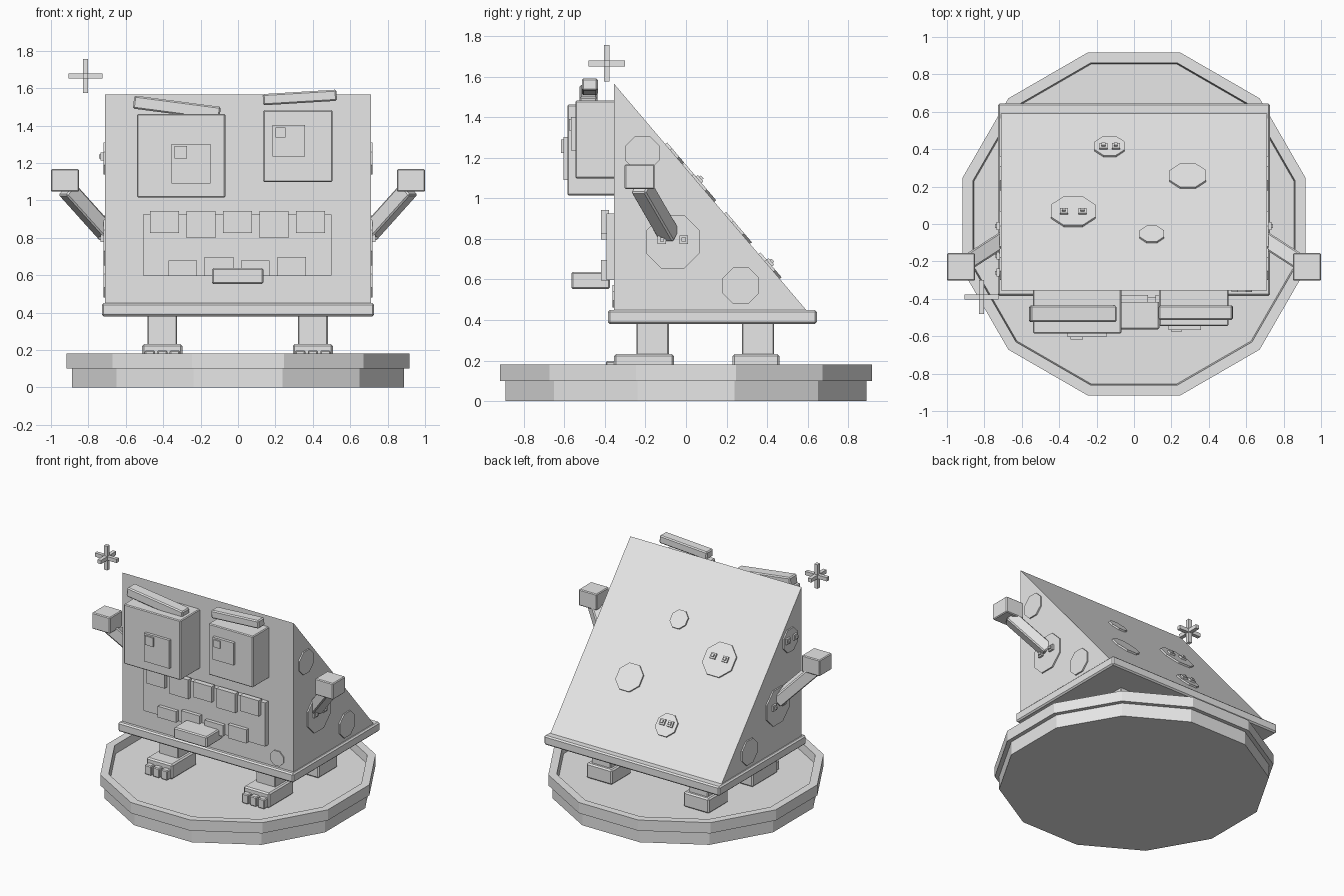
import bpy, bmesh, math
from mathutils import Vector, Matrix

if "Cube" in bpy.data.objects:
    bpy.data.objects.remove(bpy.data.objects["Cube"])

grey = bpy.data.materials.new("plain_grey")
grey.diffuse_color = (0.8, 0.8, 0.8, 1)
grey.use_nodes = True
grey.node_tree.nodes["Principled BSDF"].inputs["Base Color"].default_value = grey.diffuse_color


def finish(name, bm, bevel=0.0):
    bmesh.ops.recalc_face_normals(bm, faces=bm.faces)
    me = bpy.data.meshes.new(name)
    bm.to_mesh(me)
    bm.free()
    me.materials.append(grey)
    ob = bpy.data.objects.new(name, me)
    bpy.context.collection.objects.link(ob)
    if bevel:
        m = ob.modifiers.new("edge_bevel", 'BEVEL')
        m.width, m.segments = bevel, 1
    return ob


def box(name, x, y, z, bevel=0.0, tilt=0.0):
    """Box from (min, max) ranges, tilted about the y axis through its centre."""
    c = Vector(((x[0] + x[1]) / 2, (y[0] + y[1]) / 2, (z[0] + z[1]) / 2))
    size = Matrix.Diagonal((x[1] - x[0], y[1] - y[0], z[1] - z[0], 1))
    bm = bmesh.new()
    bmesh.ops.create_cube(bm, size=1, matrix=Matrix.Translation(c)
                          @ Matrix.Rotation(math.radians(-tilt), 4, 'Y') @ size)
    return finish(name, bm, bevel)


def lathe(name, profile, sides=12):
    """Faceted solid of revolution, closed with flat caps."""
    bm = bmesh.new()
    rings = []
    for r, z in profile:
        rings.append([bm.verts.new((r * math.cos(a), r * math.sin(a), z)) for a in
                      [(k + 0.5) * math.tau / sides for k in range(sides)]])
    for lo, hi in zip(rings, rings[1:]):
        for k in range(sides):
            j = (k + 1) % sides
            bm.faces.new((lo[k], lo[j], hi[j], hi[k]))
    bm.faces.new(rings[0])
    bm.faces.new(rings[-1])
    return finish(name, bm)


def frame(pos, normal, across):
    """Matrix whose z axis is the normal and x axis runs across the face."""
    n, a = Vector(normal).normalized(), Vector(across).normalized()
    m = Matrix((a, n.cross(a), n)).transposed().to_4x4()
    m.translation = Vector(pos)
    return m


def spot(name, pos, normal, across, apothem, eyes=0.0, thick=0.012):
    """Octagonal plate on a face, optionally with two small eyes."""
    m = frame(pos, normal, across)
    r = apothem / math.cos(math.pi / 8)
    bm = bmesh.new()
    bmesh.ops.create_cone(bm, cap_ends=True, segments=8, radius1=r, radius2=r, depth=thick * 2,
                          matrix=m @ Matrix.Rotation(math.pi / 8, 4, 'Z'))
    finish(name, bm)
    if eyes:
        bm = bmesh.new()
        for s in (-1, 1):
            for size, top in ((0.042, 0.024), (0.02, 0.034)):
                at = Matrix.Translation((s * eyes, 0.012, top / 2))
                bmesh.ops.create_cube(bm, size=1, matrix=m @ at @ Matrix.Diagonal((size, size, top, 1)))
        finish(name + "_eyes", bm)


# Stand: stepped disc with a raised rim around a sunken floor
lathe("stand", [(0.92, 0), (0.92, 0.1), (0.95, 0.1), (0.95, 0.18), (0.892, 0.18), (0.885, 0.12)])

# Wedge body on a slab
FRONT, BACK, LOW, TOP, HALF = -0.355, 0.592, 0.45, 1.565, 0.71
bm = bmesh.new()
ends = [[bm.verts.new((x, y, z)) for y, z in ((FRONT, LOW), (BACK, LOW), (FRONT, TOP))]
        for x in (-HALF, HALF)]
for tri in ends:
    bm.faces.new(tri)
for k in range(3):
    j = (k + 1) % 3
    bm.faces.new((ends[0][k], ends[0][j], ends[1][j], ends[1][k]))
finish("wedge_body", bm)
box("body_slab", (-0.728, 0.728), (-0.385, 0.645), (0.38, 0.45), 0.01)

# Legs, feet and toes
for side, cx in (("left", -0.405), ("right", 0.4)):
    for end, cy, fy in (("front", -0.165, (-0.355, -0.06)), ("back", 0.355, (0.23, 0.46))):
        box(f"{end}_{side}_leg", (cx - 0.08, cx + 0.08), (cy - 0.08, cy + 0.08), (0.2, 0.39), 0.006)
        box(f"{end}_{side}_foot", (cx - 0.107, cx + 0.107), fy, (0.12, 0.232), 0.01)
    for k in (-1, 0, 1):
        tx = cx + k * 0.067
        box(f"{side}_toe", (tx - 0.027, tx + 0.027), (-0.395, -0.34), (0.125, 0.197), 0.006)

# Eyes, each with a pupil and a highlight
box("left_eye", (-0.54, -0.068), (-0.585, -0.35), (1.015, 1.462), 0.006)
box("left_pupil", (-0.355, -0.147), (-0.605, -0.57), (1.09, 1.302))
box("left_highlight", (-0.34, -0.273), (-0.617, -0.59), (1.223, 1.29))
box("right_eye", (0.135, 0.505), (-0.545, -0.35), (1.098, 1.482), 0.006)
box("right_pupil", (0.185, 0.358), (-0.567, -0.53), (1.235, 1.402))
box("right_highlight", (0.2, 0.253), (-0.577, -0.55), (1.335, 1.39))

# Brows
box("left_brow", (-0.56, -0.094), (-0.525, -0.437), (1.46, 1.53), 0.008, -7.5)
box("right_brow", (0.133, 0.528), (-0.513, -0.435), (1.52, 1.58), 0.008, 3.5)

# Mouth plate, teeth and tongue
box("mouth", (-0.507, 0.5), (-0.393, -0.35), (0.598, 0.925))
for k in range(5):
    x = -0.47 + k * 0.195
    box("upper_tooth", (x, x + 0.155), (-0.42, -0.38), (0.798 if k % 2 else 0.825, 0.942))
for k in range(4):
    x = -0.372 + k * 0.194
    box("lower_tooth", (x, x + 0.153), (-0.42, -0.38), (0.595, 0.697 if k % 2 else 0.678))
box("tongue", (-0.14, 0.135), (-0.565, -0.375), (0.553, 0.637), 0.008)

# Arms and hands
for side, s in (("left", -1), ("right", 1)):
    a, b = Vector((s * 0.695, -0.08, 0.815)), Vector((s * 0.915, -0.222, 1.06))
    m = frame((a + b) / 2, b - a, (b - a).cross(Vector((0, 0, 1))))
    bm = bmesh.new()
    bmesh.ops.create_cube(bm, size=1, matrix=m @ Matrix.Diagonal((0.085, 0.085, (b - a).length, 1)))
    finish(f"{side}_arm", bm, 0.008)
    xs = sorted((s * 0.85, s * 1.0))
    box(f"{side}_hand", xs, (-0.303, -0.155), (1.046, 1.168), 0.006)

# Spots on the sloping back
slope = (0, TOP - LOW, BACK - FRONT)
for x, y, r, eyes in ((-0.325, 0.062, 0.12, 0.05), (-0.13, 0.41, 0.08, 0.033),
                      (0.288, 0.252, 0.098, 0), (0.095, -0.06, 0.065, 0)):
    z = LOW + (BACK - y) * (TOP - LOW) / (BACK - FRONT)
    spot("back_spot", (x, y, z), slope, (-1, 0, 0), r, eyes)

# Spots on both sides and one on the front
for side, s in (("left", -1), ("right", 1)):
    for y, z, r, eyes in ((-0.065, 0.785, 0.133, 0.054), (0.27, 0.57, 0.09, 0),
                          (-0.215, 1.223, 0.085, 0.045 if s < 0 else 0)):
        spot(f"{side}_spot", (s * HALF, y, z), (s, 0, 0), (0, s, 0), r, eyes, 0.01)
spot("front_spot", (0.575, FRONT, 0.518), (0, -1, 0), (1, 0, 0), 0.055, 0, 0.008)

# Floating sparkle of three crossed bars
c = Vector((-0.815, -0.39, 1.665))
for axis in range(3):
    h = [0.014] * 3
    h[axis] = 0.09
    box("sparkle_bar", *[(c[i] - h[i], c[i] + h[i]) for i in range(3)])
